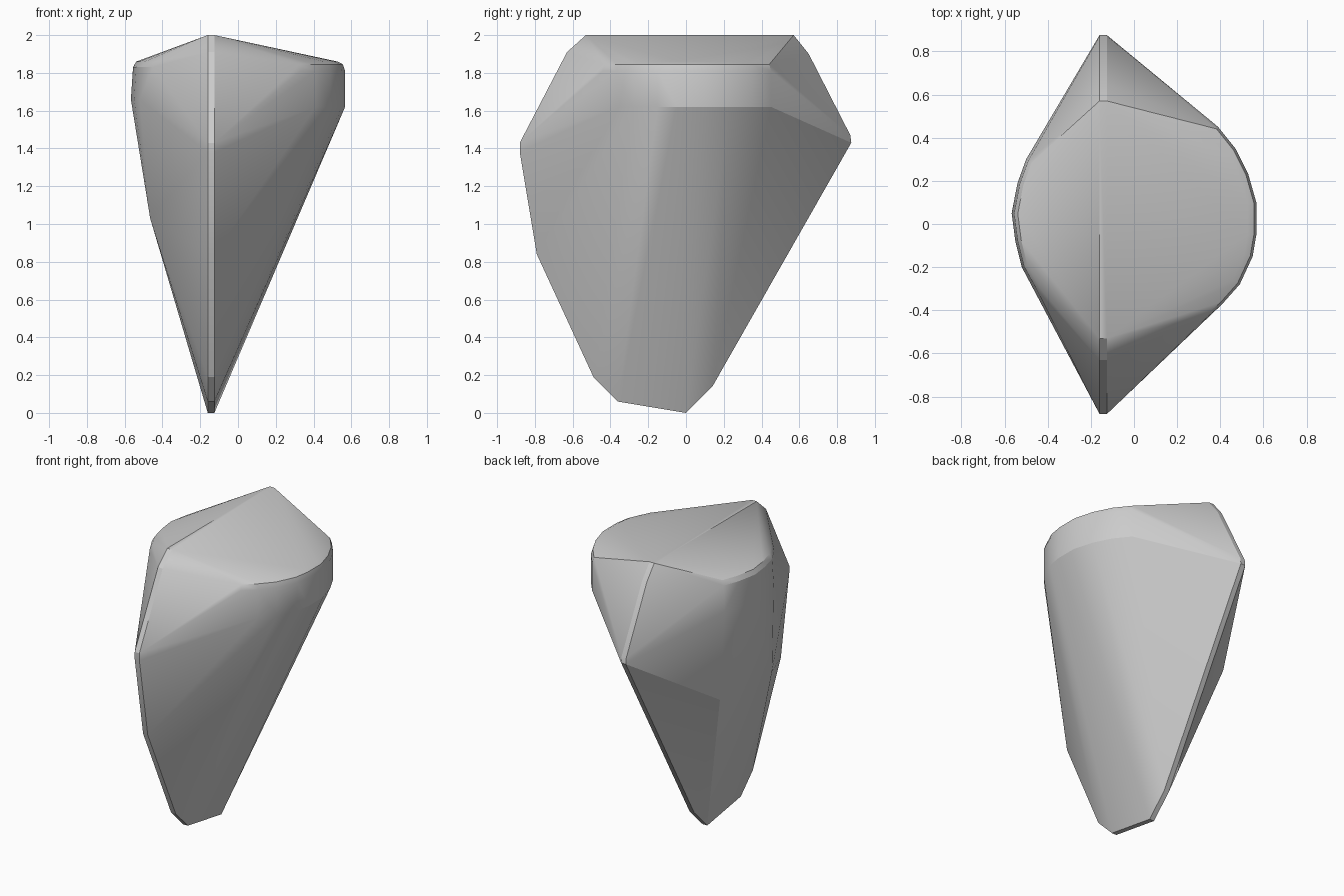
import bpy, bmesh, math

cube = bpy.data.objects.get("Cube")
if cube:
    bpy.data.objects.remove(cube)

# Thin central keel profile, as (y, z), extruded across its thickness
keel = [(-0.53, 2), (0.57, 2), (0.65, 1.90), (0.87, 1.47), (0.875, 1.43),
        (0.14, 0.14), (0, 0), (-0.36, 0.06), (-0.49, 0.19), (-0.79, 0.84),
        (-0.88, 1.38), (-0.88, 1.43), (-0.63, 1.91)]
points = [(x, y, z) for x in (-0.16, -0.125) for y, z in keel]

# Rounded shoulders, as (x, y) plan outlines
right_rim = [(0.33, -0.44), (0.41, -0.37), (0.49, -0.28), (0.55, -0.15),
             (0.567, -0.05), (0.567, 0.10), (0.53, 0.23), (0.47, 0.35), (0.39, 0.45)]
left_rim = [(-0.46, -0.31), (-0.52, -0.20), (-0.55, -0.08),
            (-0.567, 0.05), (-0.54, 0.19), (-0.50, 0.30)]


def add_rim(rim, levels):
    for scale, z in levels:
        points.extend((x * scale, y * scale, z) for x, y in rim)


add_rim(right_rim, [(0.93, 1.86), (0.98, 1.845), (1, 1.81), (1, 1.62)])
add_rim(left_rim, [(0.95, 1.86), (0.98, 1.83), (1, 1.66)])

# Lower corners of the left flank
points += [(-0.465, -0.26, 1.03), (-0.465, 0.30, 1.05)]

# Wrap everything in one faceted skin
bm = bmesh.new()
for p in points:
    bm.verts.new(p)
hull = bmesh.ops.convex_hull(bm, input=bm.verts[:])
spare = {v for v in hull["geom_interior"] + hull["geom_unused"]
         if isinstance(v, bmesh.types.BMVert) and not v.link_faces}
bmesh.ops.delete(bm, geom=list(spare), context='VERTS')
bmesh.ops.dissolve_limit(bm, angle_limit=math.radians(1), verts=bm.verts[:], edges=bm.edges[:])
bmesh.ops.recalc_face_normals(bm, faces=bm.faces[:])
mesh = bpy.data.meshes.new("faceted_stone")
bm.to_mesh(mesh)
bm.free()
stone = bpy.data.objects.new("faceted_stone", mesh)
bpy.context.collection.objects.link(stone)

# Plain grey finish
grey = bpy.data.materials.new("plain_grey")
grey.use_nodes = True
grey.diffuse_color = (0.6, 0.6, 0.6, 1)
grey.node_tree.nodes["Principled BSDF"].inputs["Base Color"].default_value = (0.6, 0.6, 0.6, 1)
mesh.materials.append(grey)

bpy.context.view_layer.objects.active = stone
stone.select_set(True)
bpy.ops.object.shade_smooth_by_angle(angle=math.radians(20))
